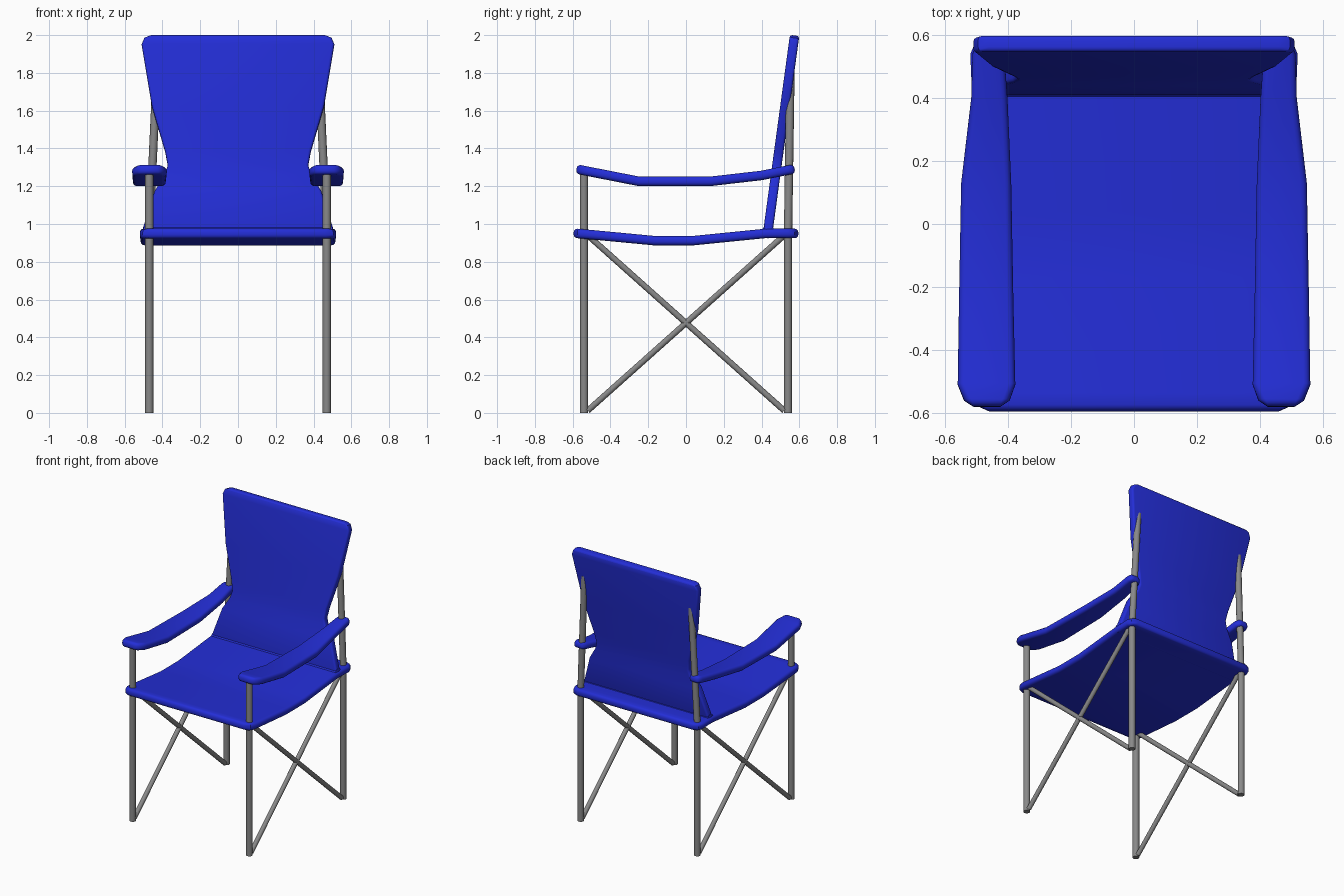
import bpy
from mathutils import Vector

cube = bpy.data.objects.get("Cube")
if cube:
    bpy.data.objects.remove(cube, do_unlink=True)


def make_material(name, colour):
    mat = bpy.data.materials.new(name)
    mat.use_nodes = True
    mat.diffuse_color = colour
    mat.node_tree.nodes["Principled BSDF"].inputs["Base Color"].default_value = colour
    return mat


blue = make_material("blue fabric", (0.017, 0.027, 0.68, 1))
grey = make_material("grey metal", (0.25, 0.25, 0.25, 1))


def smooth(obj, mat):
    obj.data.materials.clear()
    obj.data.materials.append(mat)
    bpy.ops.object.select_all(action='DESELECT')
    obj.select_set(True)
    bpy.context.view_layer.objects.active = obj
    bpy.ops.object.shade_smooth_by_angle(angle=0.7)


def padded_panel(name, rows):
    """Strip through rows of (y, z, x_from, x_to), thickened with a rounded rim."""
    verts = [(x, y, z) for y, z, x0, x1 in rows for x in (x0, x1)]
    faces = [(i, i + 1, i + 3, i + 2) for i in range(0, len(verts) - 2, 2)]
    mesh = bpy.data.meshes.new(name)
    mesh.from_pydata(verts, [], faces)
    obj = bpy.data.objects.new(name, mesh)
    bpy.context.collection.objects.link(obj)
    solid = obj.modifiers.new("thickness", 'SOLIDIFY')
    solid.thickness = 0.05
    solid.offset = 0
    solid.use_even_offset = True
    rim = obj.modifiers.new("rim", 'BEVEL')
    rim.width = 0.02
    rim.segments = 3
    rim.limit_method = 'ANGLE'
    rim.angle_limit = 0.9
    bpy.context.view_layer.objects.active = obj
    for mod in ("thickness", "rim"):
        bpy.ops.object.modifier_apply(modifier=mod)
    smooth(obj, blue)


def tube(name, start, end, radius, mat=grey):
    a, b = Vector(start), Vector(end)
    bpy.ops.mesh.primitive_cylinder_add(vertices=16, radius=radius,
                                        depth=(b - a).length, location=(a + b) / 2)
    obj = bpy.context.object
    obj.name = name
    obj.rotation_euler = (b - a).to_track_quat('Z', 'Y').to_euler()
    smooth(obj, mat)


# Sagging seat
seat = [(-0.595, 0.951, 0.46), (-0.575, 0.95, 0.505), (-0.54, 0.947, 0.52),
        (-0.17, 0.912, 0.515), (0.04, 0.912, 0.515), (0.42, 0.95, 0.515),
        (0.54, 0.95, 0.52), (0.575, 0.95, 0.505), (0.595, 0.95, 0.46)]
padded_panel("seat", [(y, z, -w, w) for y, z, w in seat])

# Leaning backrest with a narrow waist, and the seam where it joins the seat
back = [(0.955, 0.51), (1.175, 0.44), (1.26, 0.387), (1.31, 0.372), (1.38, 0.385),
        (1.62, 0.455), (1.95, 0.51), (1.985, 0.495), (1.998, 0.46)]
padded_panel("backrest", [(0.435 + 0.136 * (z - 0.97), z, -w, w) for z, w in back])
tube("backrest_seam", (-0.5, 0.435, 0.958), (0.5, 0.435, 0.958), 0.034, blue)

# Armrests, legs and crossed side braces
arm = [(-0.58, 1.29, 0.425, 0.51), (-0.56, 1.287, 0.395, 0.54),
       (-0.51, 1.277, 0.377, 0.56), (-0.25, 1.226, 0.383, 0.556),
       (0.13, 1.226, 0.39, 0.549), (0.4, 1.257, 0.402, 0.517),
       (0.54, 1.285, 0.412, 0.513), (0.575, 1.292, 0.43, 0.5)]
for side, s in (("left", 1), ("right", -1)):
    rows = [(y, z, *sorted((s * a, s * b))) for y, z, a, b in arm]
    padded_panel(side + "_armrest", rows)
    x = s * 0.47
    tube(side + "_front_leg", (x, -0.54, 0), (x, -0.54, 1.27), 0.022)
    tube(side + "_back_leg", (x, 0.54, 0), (x, 0.54, 0.96), 0.022)
    tube(side + "_back_post", (x, 0.54, 0.94), (s * 0.43, 0.553, 1.8), 0.022)
    for end, d in (("front", -1), ("back", 1)):
        tube(f"{side}_brace_from_{end}", (x, d * 0.52, 0.012),
             (x, -d * 0.52, 0.94), 0.016)
